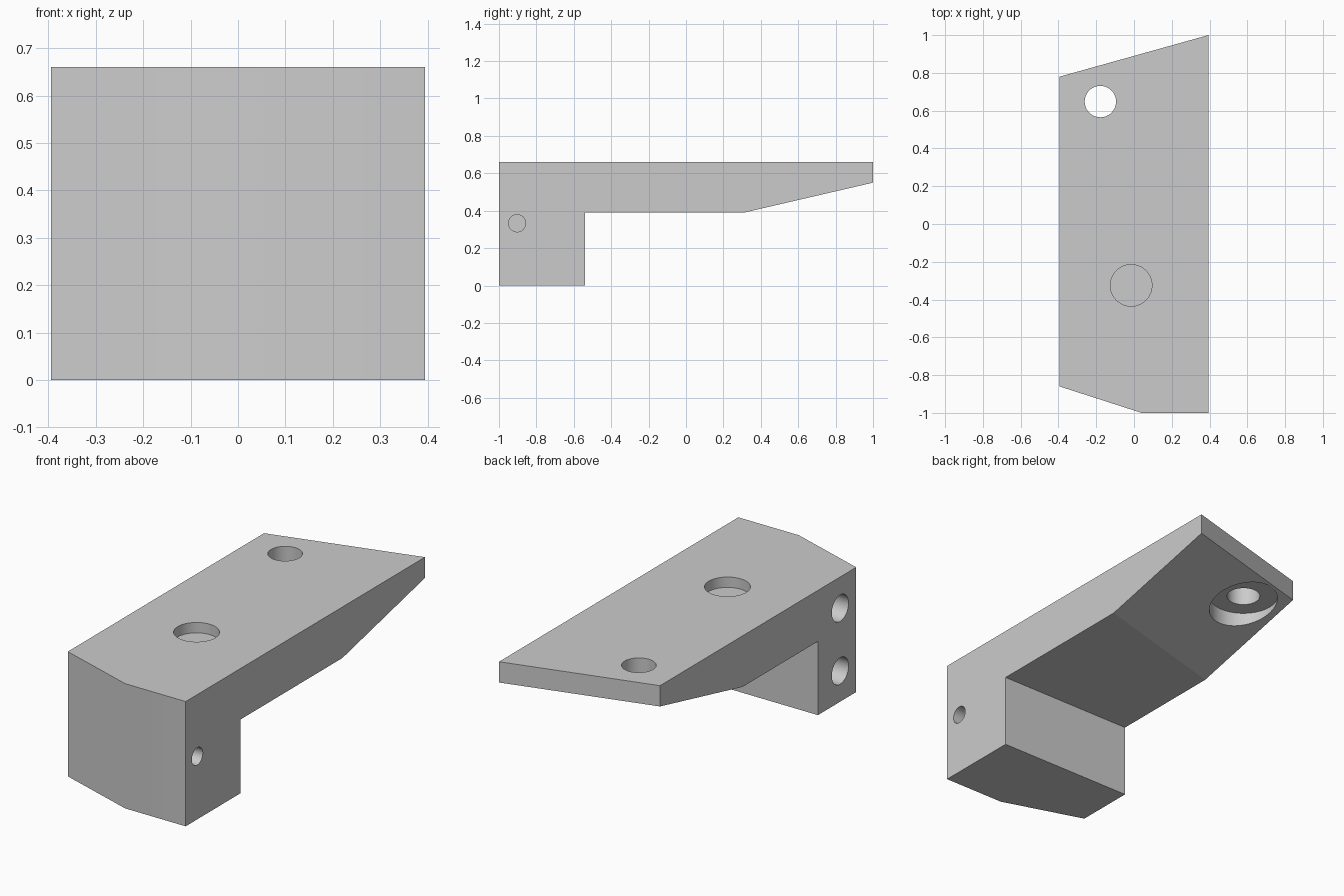
import bpy, bmesh, math
from mathutils import Vector

if "Cube" in bpy.data.objects:
    bpy.data.objects.remove(bpy.data.objects["Cube"], do_unlink=True)

GREY = (0.6, 0.6, 0.6, 1)
mat = bpy.data.materials.new("plain grey")
mat.use_nodes = True
mat.diffuse_color = GREY
mat.node_tree.nodes["Principled BSDF"].inputs["Base Color"].default_value = GREY

HALF = 0.394   # half width
SKEW = 0.22    # the slanted arm end lies this much further forward at -x
TOP = 0.66

# Bracket body: side profile (y, z, skewed) joined between both sides
profile = [(-1, 0, 0), (-0.54, 0, 0), (-0.54, 0.39, 0), (0.31, 0.39, 1),
           (1, 0.55, 1), (1, TOP, 1), (-1, TOP, 0)]
bm = bmesh.new()
right = [bm.verts.new((HALF, y, z)) for y, z, s in profile]
left = [bm.verts.new((-HALF, y - s * SKEW, z)) for y, z, s in profile]
bm.faces.new(right)
bm.faces.new(left[::-1])
for i in range(len(profile)):
    j = (i + 1) % len(profile)
    bm.faces.new((right[i], left[i], left[j], right[j]))

# Angled cut across one front corner
a, b = Vector((0.04, -1, 0)), Vector((-HALF, -0.86, 0))
normal = Vector((b.y - a.y, a.x - b.x, 0)) * -1
cut = bmesh.ops.bisect_plane(bm, geom=bm.verts[:] + bm.edges[:] + bm.faces[:],
                             plane_co=a, plane_no=normal, clear_outer=True)
bmesh.ops.holes_fill(bm, edges=[e for e in cut["geom_cut"]
                                if isinstance(e, bmesh.types.BMEdge)])
bmesh.ops.recalc_face_normals(bm, faces=bm.faces)
mesh = bpy.data.meshes.new("bracket")
bm.to_mesh(mesh)
bm.free()
mesh.materials.append(mat)
body = bpy.data.objects.new("bracket", mesh)
bpy.context.collection.objects.link(body)
bpy.context.view_layer.objects.active = body


def drill(start, end, radius):
    """Cut a round hole between two points."""
    start, end = Vector(start), Vector(end)
    axis = end - start
    bpy.ops.mesh.primitive_cylinder_add(
        vertices=64, radius=radius, depth=axis.length, location=(start + end) / 2,
        rotation=axis.to_track_quat("Z", "Y").to_euler())
    cutter = bpy.context.object
    cutter.name = "hole_cutter"
    cutter.hide_render = True
    cutter.data.materials.append(mat)
    bpy.context.view_layer.objects.active = body
    mod = body.modifiers.new("hole", "BOOLEAN")
    mod.operation = "DIFFERENCE"
    mod.solver = "EXACT"
    mod.object = cutter
    bpy.ops.object.modifier_apply(modifier=mod.name)
    bpy.data.objects.remove(cutter, do_unlink=True)


# Shallow round recess on top
drill((-0.015, -0.325, TOP - 0.055), (-0.015, -0.325, 1), 0.11)
# Through hole with a counterbore from below
drill((-0.178, 0.648, 0.2), (-0.178, 0.648, 1), 0.083)
drill((-0.178, 0.648, 0.2), (-0.178, 0.648, 0.55), 0.172)
# Two blind holes on one side, one smaller on the other
for z in (0.163, 0.495):
    drill((-0.6, -0.726, z), (-0.05, -0.726, z), 0.07)
drill((0.1, -0.903, 0.333), (0.6, -0.903, 0.333), 0.046)

# Smooth hole walls and front, crisp bend under the arm
bpy.ops.object.select_all(action="DESELECT")
body.select_set(True)
bpy.context.view_layer.objects.active = body
bpy.ops.object.shade_smooth_by_angle(angle=math.radians(25))
for e in body.data.edges:
    p, q = (body.data.vertices[v].co for v in e.vertices)
    if max(abs(p.z - 0.39), abs(q.z - 0.39)) < 0.001 and min(p.y, q.y) > 0:
        e.use_edge_sharp = True
